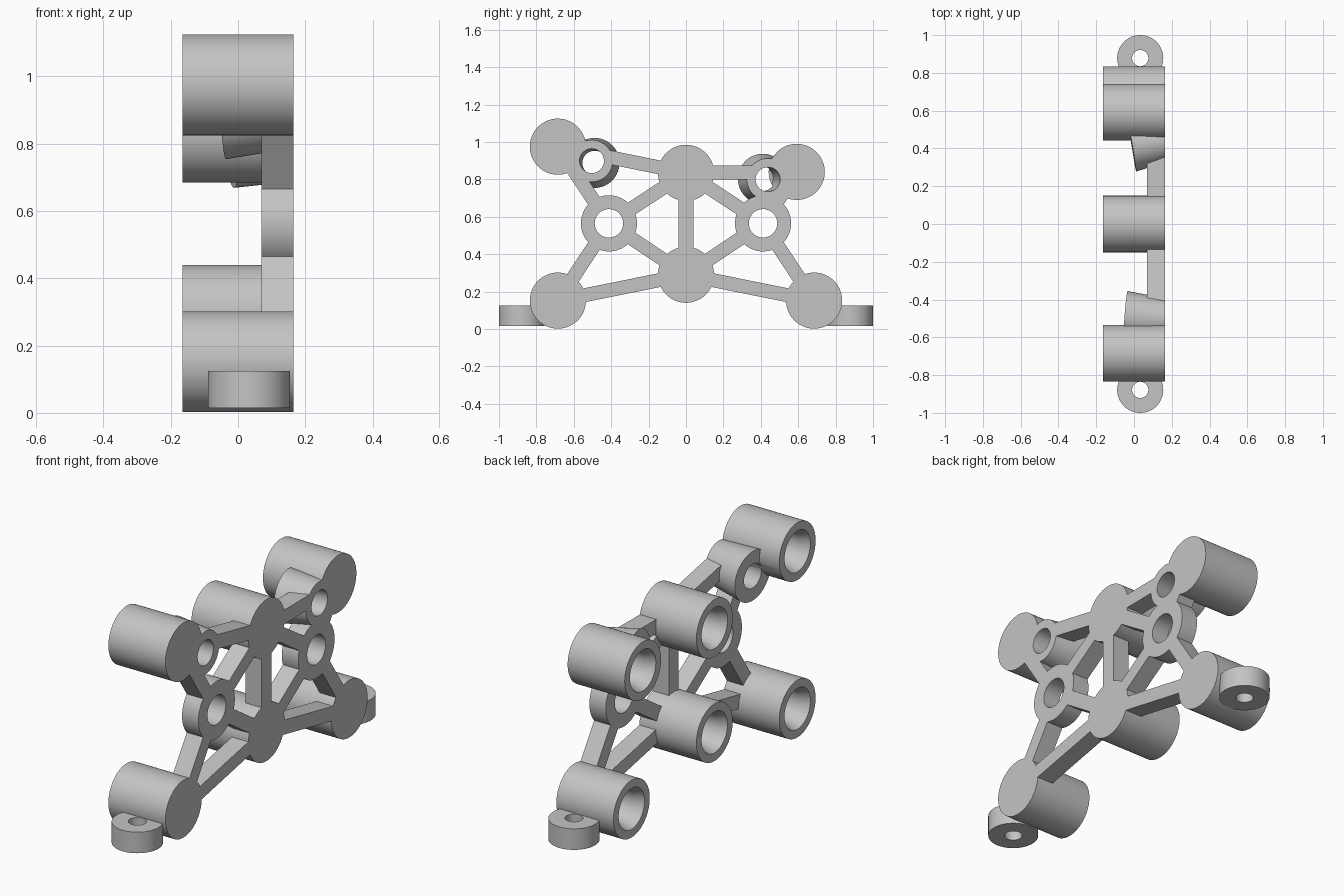
import bpy
import bmesh
import math
from mathutils import Vector

if "Cube" in bpy.data.objects:
    bpy.data.objects.remove(bpy.data.objects["Cube"], do_unlink=True)

grey = bpy.data.materials.new("light_grey")
grey.use_nodes = True
grey.diffuse_color = (0.55, 0.55, 0.55, 1)
grey.node_tree.nodes["Principled BSDF"].inputs["Base Color"].default_value = (0.55, 0.55, 0.55, 1)

FACE = 0.165    # flat mounting side
OPEN = -0.165   # open side of the cups
BACK = 0.07     # rear of the thin frame
SEGS = 64


def finish(name, bm):
    bmesh.ops.recalc_face_normals(bm, faces=bm.faces)
    mesh = bpy.data.meshes.new(name)
    bm.to_mesh(mesh)
    bm.free()
    mesh.materials.append(grey)
    obj = bpy.data.objects.new(name, mesh)
    bpy.context.collection.objects.link(obj)
    return obj


def loft(name, stations, closed=False):
    """Skin circles given as (centre, axis, radius); closed makes a tube."""
    bm = bmesh.new()
    rings = []
    for centre, axis, radius in stations:
        axis = Vector(axis).normalized()
        ref = Vector((0, 1, 0)) if abs(axis.z) > 0.9 else Vector((0, 0, 1))
        u = (ref - axis * ref.dot(axis)).normalized()
        v = axis.cross(u)
        angles = [2 * math.pi * i / SEGS for i in range(SEGS)]
        rings.append([bm.verts.new(Vector(centre) + (u * math.cos(a) + v * math.sin(a)) * radius)
                      for a in angles])
    pairs = list(zip(rings, rings[1:]))
    if closed:
        pairs.append((rings[-1], rings[0]))
    else:
        bm.faces.new(rings[0])
        bm.faces.new(rings[-1])
    for a, b in pairs:
        for i in range(SEGS):
            j = (i + 1) % SEGS
            bm.faces.new((a[i], a[j], b[j], b[i]))
    return finish(name, bm)


def along_x(name, y, z, profile, closed=False):
    return loft(name, [((x, y, z), (1, 0, 0), r) for x, r in profile], closed)


def bar(name, a, b, start, end, width=0.074):
    """Rectangular strut in the frame, trimmed back from both joints."""
    a, b = Vector((0, *a)), Vector((0, *b))
    d = (b - a).normalized()
    side = Vector((1, 0, 0)).cross(d) * width / 2
    a, b = a + d * start, b - d * end
    bm = bmesh.new()
    face = bm.faces.new([bm.verts.new(p + Vector((BACK, 0, 0)))
                         for p in (a - side, a + side, b + side, b - side)])
    ext = bmesh.ops.extrude_face_region(bm, geom=[face])
    moved = [e for e in ext["geom"] if isinstance(e, bmesh.types.BMVert)]
    bmesh.ops.translate(bm, verts=moved, vec=(FACE - BACK, 0, 0))
    return finish(name, bm)


# Joint positions as (y, z)
cups = {
    "front_lower": (-0.685, 0.152),
    "back_lower": (0.685, 0.152),
    "middle_lower": (0, 0.29),
    "middle_upper": (0, 0.835),
    "front_upper": (-0.685, 0.975),
    "back_upper": (0.592, 0.84),
}
rings = {"front_ring": (-0.412, 0.565), "back_ring": (0.412, 0.565)}
parts, cutters = [], []

# Blind cups with slightly flared bores
for key, (y, z) in cups.items():
    parts.append(along_x(key + "_cup", y, z, [
        (FACE, 0.15), (OPEN, 0.15)]))
    cutters.append(along_x(key + "_bore_cutter", y, z, [
        (OPEN - 0.02, 0.114), (OPEN, 0.107), (OPEN + 0.05, 0.088), (0.055, 0.085)]))

# Thin rings in the frame
for key, (y, z) in rings.items():
    parts.append(along_x(key, y, z, [
        (FACE, 0.15), (BACK, 0.15), (BACK, 0.076), (FACE, 0.076)], closed=True))

# Tilted, flared sleeves with through holes
sleeves = {
    "front_sleeve": (Vector((FACE, -0.504, 0.899)), Vector((-0.043, -0.489, 0.888))),
    "back_sleeve": (Vector((FACE, 0.438, 0.80)), Vector((-0.01, 0.41, 0.803))),
}
for key, (near, far) in sleeves.items():
    axis = near - far
    parts.append(loft(key, [(near, (1, 0, 0), 0.112), (far, axis, 0.134)]))
    cutters.append(loft(key + "_hole_cutter", [
        (near + axis * 0.3, axis, 0.065), (far - axis * 0.3, axis, 0.065)]))

# Struts
for side in ("front", "back"):
    ring = rings[side + "_ring"]
    lower, upper = cups[side + "_lower"], cups[side + "_upper"]
    parts += [
        bar(side + "_lower_brace", lower, ring, 0.08, 0.11),
        bar(side + "_upper_brace", upper, ring, 0.08, 0.11),
        bar(side + "_bottom_rail", lower, cups["middle_lower"], 0.08, 0.08),
        bar(side + "_top_rail", upper, cups["middle_upper"], 0.08, 0.08),
        bar(side + "_inner_lower_brace", cups["middle_lower"], ring, 0.08, 0.11),
        bar(side + "_inner_upper_brace", cups["middle_upper"], ring, 0.08, 0.11),
    ]
parts.append(bar("centre_post", cups["middle_lower"], cups["middle_upper"], 0.08, 0.08, 0.08))

# Mounting feet with vertical screw holes
for side, y in (("front", -0.878), ("back", 0.878)):
    parts.append(loft(side + "_foot", [
        ((0.033, y, z), (0, 0, 1), r)
        for z, r in ((0.015, 0.122), (0.125, 0.122), (0.125, 0.043), (0.015, 0.043))], closed=True))


def bounds(obj):
    return [(min(c), max(c)) for c in zip(*[v.co for v in obj.data.vertices])]


# Cut bores and holes through every part they reach
for part in parts:
    for cutter in cutters:
        if all(a[0] < b[1] and b[0] < a[1] for a, b in zip(bounds(part), bounds(cutter))):
            mod = part.modifiers.new("cut", "BOOLEAN")
            mod.operation = "DIFFERENCE"
            mod.solver = "EXACT"
            mod.object = cutter
bpy.context.view_layer.update()
graph = bpy.context.evaluated_depsgraph_get()
cut_meshes = [bpy.data.meshes.new_from_object(p.evaluated_get(graph)) for p in parts]
for part, mesh in zip(parts, cut_meshes):
    part.modifiers.clear()
    part.data = mesh
for cutter in cutters:
    bpy.data.objects.remove(cutter, do_unlink=True)

# Smooth round walls, keep rims sharp
bpy.ops.object.select_all(action="DESELECT")
for part in parts:
    part.select_set(True)
bpy.context.view_layer.objects.active = parts[0]
bpy.ops.object.shade_smooth_by_angle(angle=math.radians(30))
